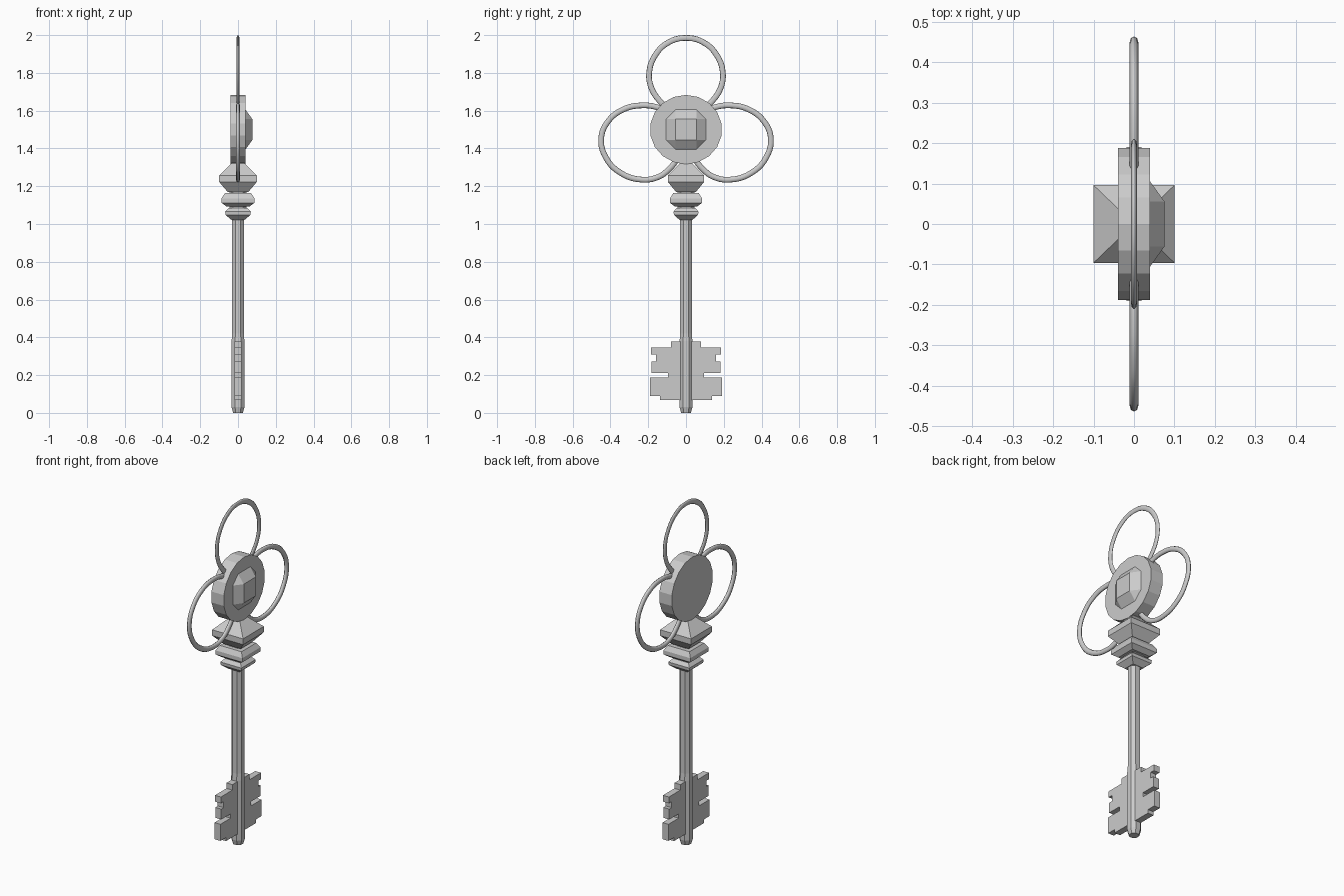
import bpy, bmesh, math
from mathutils import Vector

if "Cube" in bpy.data.objects:
    bpy.data.objects.remove(bpy.data.objects["Cube"])


def add_mesh(name, bm):
    bmesh.ops.recalc_face_normals(bm, faces=bm.faces)
    me = bpy.data.meshes.new(name)
    bm.to_mesh(me)
    bm.free()
    ob = bpy.data.objects.new(name, me)
    bpy.context.collection.objects.link(ob)
    return ob


def section(w, c, ratio):
    """Square outline, optionally with cut corners."""
    if c == 0:
        pts = [(w, w), (-w, w), (-w, -w), (w, -w)]
    else:
        k = w - c
        pts = [(w, k), (k, w), (-k, w), (-w, k), (-w, -k), (-k, -w), (k, -w), (w, -k)]
    return [(x, y * ratio) for x, y in pts]


def loft(name, profile, chamfer=0.0, ratio=1.0):
    """Stack square sections given as (half width, z)."""
    bm = bmesh.new()
    rings = [[bm.verts.new((x, y, z)) for x, y in section(w, w * chamfer, ratio)]
             for w, z in profile]
    n = len(rings[0])
    for a, b in zip(rings, rings[1:]):
        for i in range(n):
            j = (i + 1) % n
            bm.faces.new((a[i], a[j], b[j], b[i]))
    bm.faces.new(rings[0])
    bm.faces.new(rings[-1])
    return add_mesh(name, bm)


def wire_loop(name, pts, radius, flatten):
    """Smooth bent wire in the YZ plane, flattened along x."""
    cu = bpy.data.curves.new(name, 'CURVE')
    cu.dimensions = '3D'
    cu.resolution_u = 5
    cu.bevel_depth = radius
    cu.bevel_resolution = 2
    cu.use_fill_caps = True
    sp = cu.splines.new('BEZIER')
    sp.bezier_points.add(len(pts) - 1)
    for p, (y, z) in zip(sp.bezier_points, pts):
        p.co = (0, y, z)
        p.handle_left_type = p.handle_right_type = 'AUTO'
    ob = bpy.data.objects.new(name, cu)
    ob.scale.x = flatten
    bpy.context.collection.objects.link(ob)
    return ob


# Shaft: chamfered square rod, slightly thicker at the bit end
loft("shaft", [(0.026, 0), (0.034, 0.03), (0.034, 0.38), (0.031, 0.42), (0.031, 1.05)],
     chamfer=0.55)

# Stacked square collars
loft("lower_collar", [(0.035, 1.022), (0.066, 1.048), (0.068, 1.066), (0.05, 1.085)], ratio=0.97)
loft("middle_collar", [(0.06, 1.092), (0.087, 1.112), (0.087, 1.136), (0.07, 1.163)], ratio=0.97)
loft("upper_collar", [(0.055, 1.17), (0.1, 1.223), (0.1, 1.257), (0.035, 1.32), (0.033, 1.37)],
     ratio=0.96)
loft("collar_neck", [(0.045, 1.04), (0.045, 1.2)], chamfer=0.4)

# Bow disc
bm = bmesh.new()
bmesh.ops.create_cone(bm, cap_ends=True, segments=18, radius1=0.191, radius2=0.191, depth=0.08)
for v in bm.verts:
    x, y, z = v.co
    v.co = (z, x, y * 0.96 + 1.5)
add_mesh("bow_disc", bm)

# Faceted gem on the +x face of the disc
bm = bmesh.new()
for sy in (-1, 1):
    for sz in (-1, 1):
        for x, y, z in ((0.035, 0.112, 0.056), (0.035, 0.056, 0.112), (0.076, 0.055, 0.055)):
            bm.verts.new((x, sy * y, 1.5 + sz * z))
bmesh.ops.convex_hull(bm, input=bm.verts)
bmesh.ops.dissolve_limit(bm, angle_limit=0.01, verts=bm.verts, edges=bm.edges)
add_mesh("gem", bm)

# Three wire loops around the disc
half = [(0.09, 1.607), (0.138, 1.65), (0.183, 1.72), (0.195, 1.80), (0.165, 1.89), (0.095, 1.96)]
wire_loop("top_loop", half + [(0, 1.985)] + [(-y, z) for y, z in reversed(half)], 0.015, 0.5)
side = [(0.09, 1.59), (0.143, 1.615), (0.233, 1.628), (0.335, 1.605), (0.415, 1.54), (0.449, 1.453),
        (0.425, 1.353), (0.345, 1.27), (0.235, 1.235), (0.145, 1.25), (0.085, 1.295), (0.045, 1.345)]
for name, s in (("right_loop", 1), ("left_loop", -1)):
    wire_loop(name, [(s * y, z) for y, z in side], 0.015, 0.72)

# Notched key bit, mirrored on both sides of the shaft
outline = [(0.0, 0.377), (0.08, 0.377), (0.08, 0.345), (0.186, 0.345), (0.186, 0.308),
           (0.16, 0.308), (0.16, 0.273), (0.182, 0.273), (0.182, 0.212), (0.095, 0.212),
           (0.095, 0.187), (0.19, 0.187), (0.19, 0.09), (0.138, 0.09), (0.138, 0.069), (0.0, 0.069)]
for name, s in (("right_bit", 1), ("left_bit", -1)):
    bm = bmesh.new()
    face = bm.faces.new([bm.verts.new((-0.019, s * y, z)) for y, z in outline])
    ext = bmesh.ops.extrude_face_region(bm, geom=[face], use_keep_orig=True)
    moved = [g for g in ext["geom"] if isinstance(g, bmesh.types.BMVert)]
    bmesh.ops.translate(bm, vec=Vector((0.038, 0, 0)), verts=moved)
    add_mesh(name, bm)
